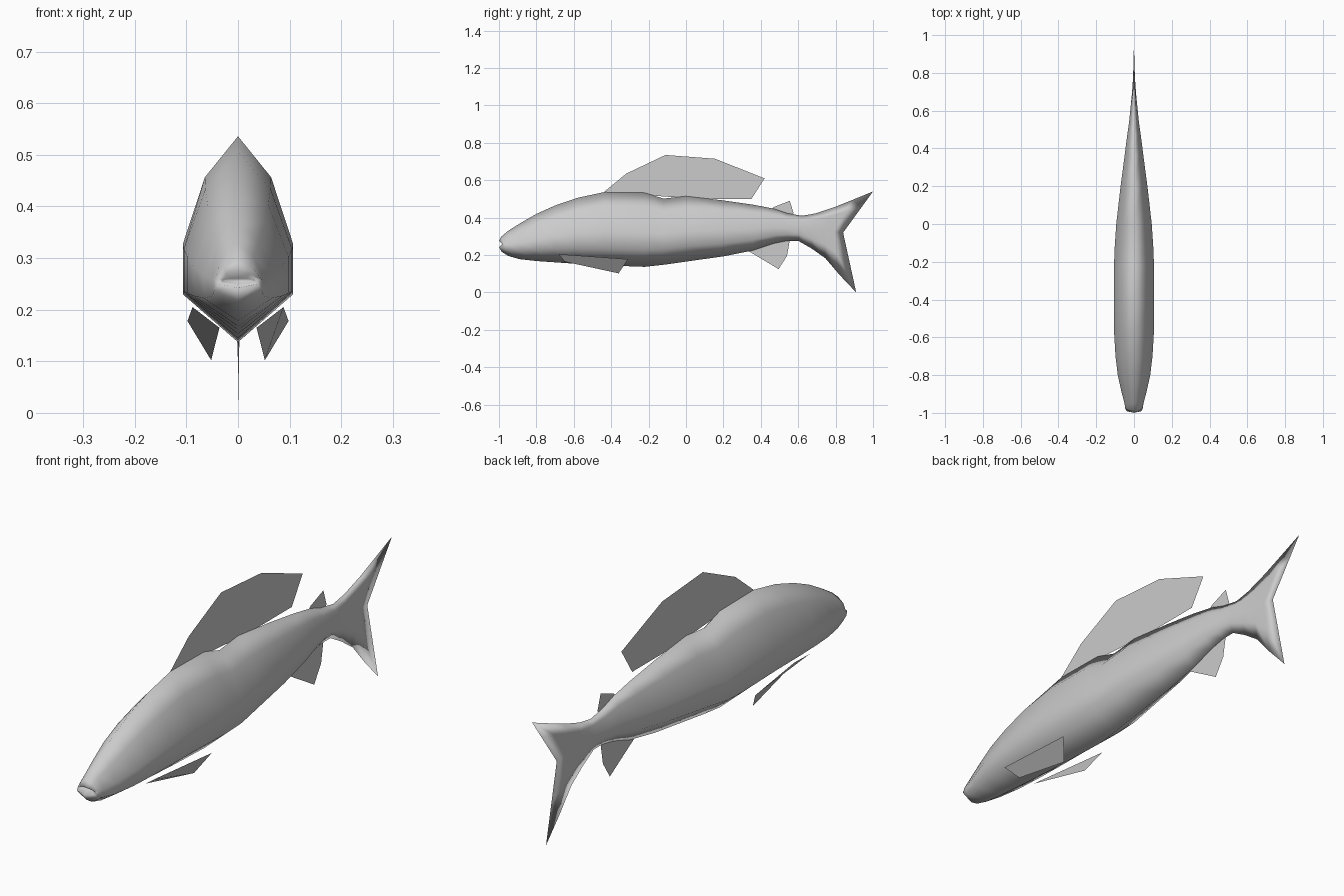
import bpy
import bmesh
from mathutils import Vector

if "Cube" in bpy.data.objects:
    bpy.data.objects.remove(bpy.data.objects["Cube"])

grey = bpy.data.materials.new("fish_grey")
grey.use_nodes = True
COLOUR = (0.6, 0.6, 0.6, 1)
grey.diffuse_color = COLOUR
grey.node_tree.nodes["Principled BSDF"].inputs["Base Color"].default_value = COLOUR


def finish(name, bm, smooth):
    mesh = bpy.data.meshes.new(name)
    for f in bm.faces:
        f.smooth = smooth
    bm.to_mesh(mesh)
    bm.free()
    mesh.materials.append(grey)
    obj = bpy.data.objects.new(name, mesh)
    bpy.context.collection.objects.link(obj)
    return obj


def ring(bm, top, mid, bottom, w):
    """Eight-sided section through a top, side and bottom point (y, z)."""
    top, mid, bottom = Vector(top), Vector(mid), Vector(bottom)
    half = [(0.6 * w, mid.lerp(top, 0.62)), (w, mid), (w, mid.lerp(bottom, 0.5))]
    pts = [(0, top)] + half + [(0, bottom)] + [(-x, p) for x, p in reversed(half)]
    return [bm.verts.new((x, p.x, p.y)) for x, p in pts]


def fin(name, points):
    bm = bmesh.new()
    bm.faces.new([bm.verts.new(p) for p in points])
    return finish(name, bm, False)


# Body stations: y, top z, bottom z, half width
stations = [
    (-0.95, 0.33, 0.195, 0.050), (-0.89, 0.368, 0.178, 0.066),
    (-0.80, 0.42, 0.168, 0.086), (-0.70, 0.465, 0.161, 0.098),
    (-0.58, 0.506, 0.153, 0.105), (-0.44, 0.536, 0.145, 0.107),
    (-0.22, 0.533, 0.137, 0.106), (-0.12, 0.502, 0.148, 0.102),
    (0.00, 0.515, 0.165, 0.094), (0.20, 0.492, 0.193, 0.071),
    (0.36, 0.469, 0.225, 0.050), (0.47, 0.448, 0.262, 0.036),
    (0.54, 0.424, 0.276, 0.026),
]

bm = bmesh.new()
# Mouth cavity, lips and snout
rings = [
    ring(bm, (-0.972, 0.262), (-0.967, 0.257), (-0.972, 0.250), 0.030),
    ring(bm, (-1.0, 0.276), (-0.982, 0.258), (-1.0, 0.242), 0.038),
    ring(bm, (-0.988, 0.298), (-0.972, 0.258), (-0.985, 0.217), 0.046),
]
for y, top, bottom, w in stations:
    rings.append(ring(bm, (y, top), (y, bottom + 0.465 * (top - bottom)), (y, bottom), w))
# Tail root flaring into the forked tail
rings += [
    ring(bm, (0.62, 0.41), (0.61, 0.345), (0.60, 0.276), 0.019),
    ring(bm, (0.69, 0.422), (0.68, 0.335), (0.67, 0.236), 0.012),
    ring(bm, (0.79, 0.455), (0.74, 0.33), (0.745, 0.183), 0.007),
    ring(bm, (0.89, 0.495), (0.79, 0.325), (0.82, 0.095), 0.004),
    ring(bm, (1.0, 0.54), (0.84, 0.32), (0.91, 0.0), 0.0),
]
for a, b in zip(rings, rings[1:]):
    for i in range(8):
        j = (i + 1) % 8
        bm.faces.new((a[i], a[j], b[j], b[i]))
bm.faces.new(rings[0])
bmesh.ops.remove_doubles(bm, verts=bm.verts, dist=0.0005)
bmesh.ops.recalc_face_normals(bm, faces=bm.faces)
finish("body", bm, True)

# Fins on the centre line (y, z outlines)
centre_fins = {
    "dorsal_fin": [(-0.44, 0.536), (0.07, 0.50), (0.35, 0.50), (0.42, 0.61),
                   (0.155, 0.715), (-0.11, 0.735), (-0.32, 0.635)],
    "adipose_fin": [(0.45, 0.44), (0.57, 0.415), (0.575, 0.425), (0.555, 0.49), (0.47, 0.457)],
    "anal_fin": [(0.32, 0.23), (0.495, 0.125), (0.54, 0.195), (0.555, 0.28), (0.46, 0.265)],
}
for name, outline in centre_fins.items():
    # Wound so that the faces point to the right side
    area = sum(a[0] * b[1] - b[0] * a[1] for a, b in zip(outline, outline[1:] + outline[:1]))
    pts = [(0, y, z) for y, z in outline]
    fin(name, pts[::-1] if area > 0 else pts)

# Paired belly fins
for side, s in (("left", 1), ("right", -1)):
    pts = [(s * 0.088, -0.68, 0.205), (s * 0.036, -0.65, 0.165),
           (s * 0.052, -0.36, 0.102), (s * 0.098, -0.31, 0.178)]
    fin(side + "_belly_fin", pts if s > 0 else pts[::-1])
